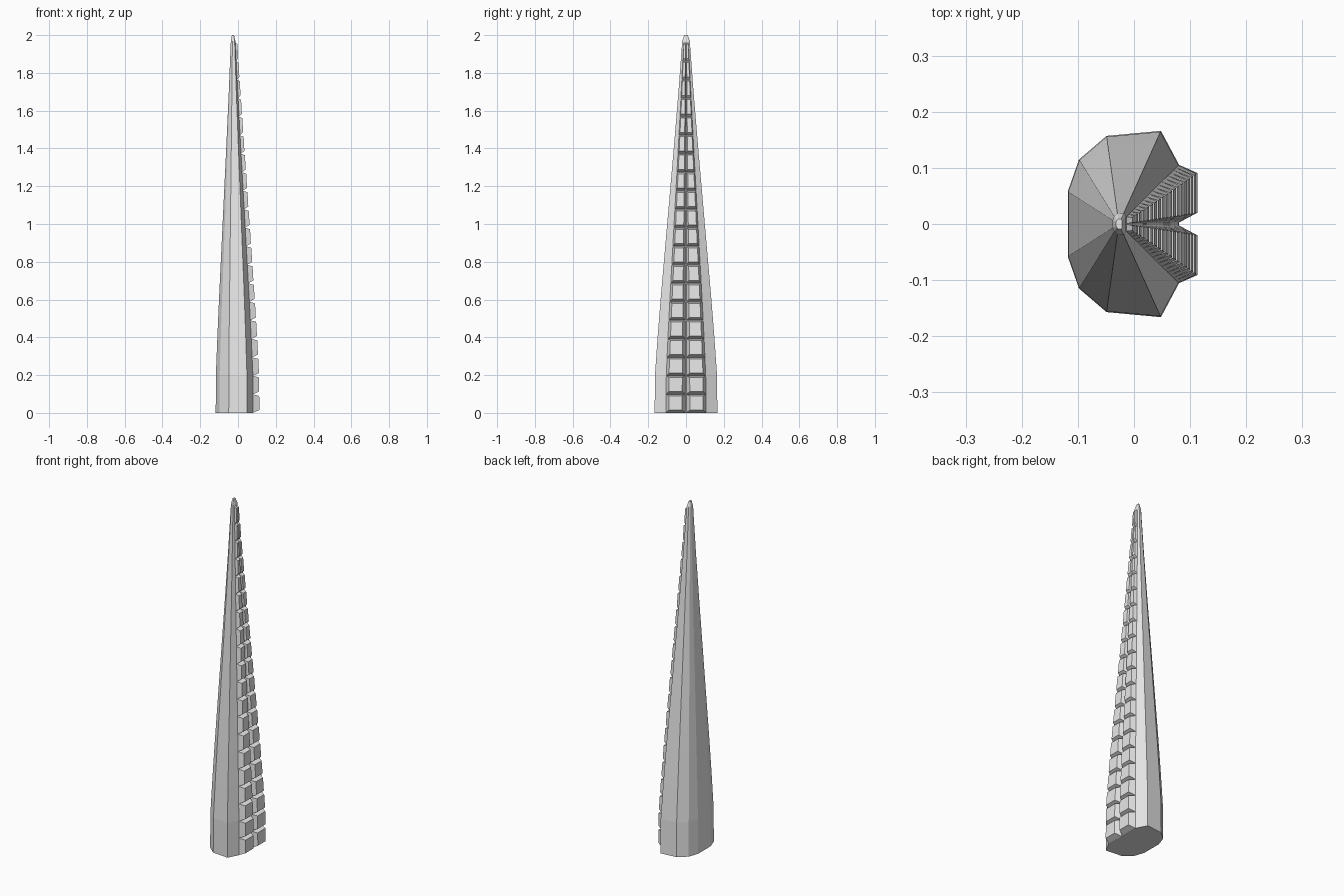
import bpy, bmesh

if "Cube" in bpy.data.objects:
    bpy.data.objects.remove(bpy.data.objects["Cube"])

grey = bpy.data.materials.new("light grey")
grey.diffuse_color = (0.8, 0.8, 0.8, 1)
grey.use_nodes = True
grey.node_tree.nodes["Principled BSDF"].inputs["Base Color"].default_value = grey.diffuse_color

AXIS_X = -0.027
# Base cross-section, one half from back to front flat (x, y)
HALF = [(-0.118, 0.058), (-0.098, 0.115), (-0.049, 0.157), (0.048, 0.166), (0.08, 0.106)]
SECTION = HALF + [(x, -y) for x, y in reversed(HALF)]
# Taper: height, scale of the cross-section
TAPER = [(0, 1), (0.2, 0.99), (0.4, 0.905), (0.6, 0.81), (0.8, 0.705), (1.0, 0.6),
         (1.2, 0.495), (1.4, 0.39), (1.7, 0.24), (1.97, 0.12), (2.0, 0.055)]


def scale_at(z):
    for (z0, s0), (z1, s1) in zip(TAPER, TAPER[1:]):
        if z <= z1:
            return s0 + (s1 - s0) * (z - z0) / (z1 - z0)
    return TAPER[-1][1]


def finish(bm, name):
    bmesh.ops.recalc_face_normals(bm, faces=bm.faces[:])
    mesh = bpy.data.meshes.new(name)
    bm.to_mesh(mesh)
    bm.free()
    mesh.materials.append(grey)
    bpy.context.collection.objects.link(bpy.data.objects.new(name, mesh))


# Tapering body
bm = bmesh.new()
rings = [[bm.verts.new((AXIS_X + (x - AXIS_X) * s, y * s, z)) for x, y in SECTION]
         for z, s in TAPER]
n = len(SECTION)
for a, b in zip(rings, rings[1:]):
    for i in range(n):
        j = (i + 1) % n
        bm.faces.new((a[i], a[j], b[j], b[i]))
bm.faces.new(rings[0][::-1])
bm.faces.new(rings[-1])
finish(bm, "tentacle_body")


def sucker_ring(bm, side, z0, z1, y0, y1, lift):
    """Four corners on the flat side, raised outward by lift."""
    ring = []
    for z, y in ((z0, y0), (z0, y1), (z1, y1), (z1, y0)):
        s = scale_at(z)
        ring.append(bm.verts.new((AXIS_X + 0.107 * s + lift, side * y * s, z)))
    return ring


# Two columns of blocky suckers, each a truncated pyramid
ROWS, STEP = 20, 0.098
for side, label in ((1, "back"), (-1, "front")):
    bm = bmesh.new()
    for r in range(ROWS):
        z = r * STEP
        lift = 0.033 * scale_at(z + STEP / 2) ** 0.6
        base = sucker_ring(bm, side, z, z + STEP, 0.002, 0.106, -0.001)
        cap = sucker_ring(bm, side, z + 0.015, z + STEP - 0.008, 0.02, 0.091, lift)
        for i in range(4):
            j = (i + 1) % 4
            bm.faces.new((base[i], base[j], cap[j], cap[i]))
        bm.faces.new(cap)
        bm.faces.new(base[::-1])
    finish(bm, f"sucker_column_{label}")
